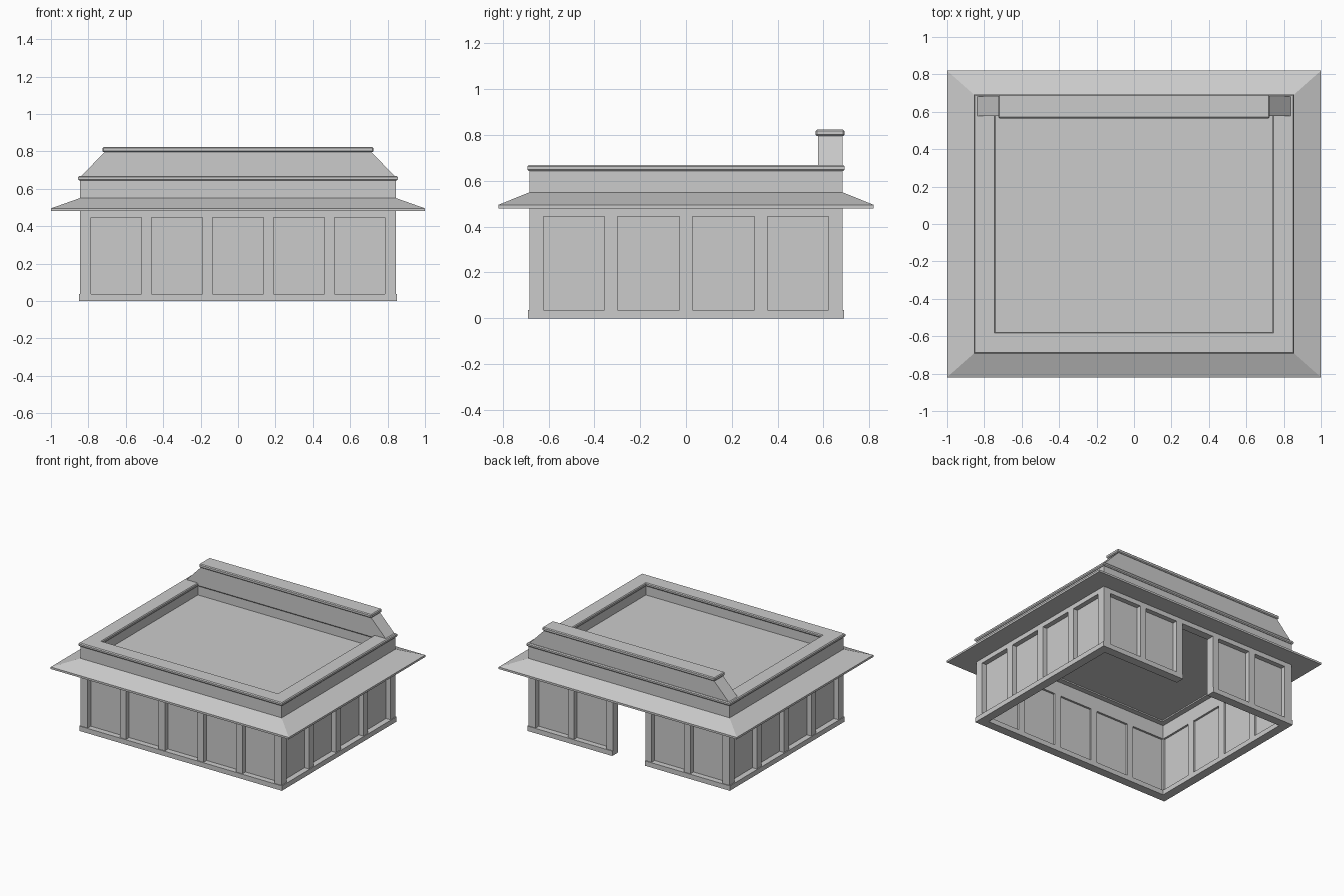
import bpy, bmesh

if "Cube" in bpy.data.objects:
    bpy.data.objects.remove(bpy.data.objects["Cube"])

HX, HY = 0.845, 0.683      # outer wall half extents
T = 0.06                   # lower wall thickness
BASE, HEAD = 0.037, 0.445  # window sill and head heights


def finish(name, bm):
    bmesh.ops.recalc_face_normals(bm, faces=bm.faces)
    me = bpy.data.meshes.new(name)
    bm.to_mesh(me)
    bm.free()
    ob = bpy.data.objects.new(name, me)
    bpy.context.collection.objects.link(ob)
    return ob


def ring(name, profile, fy=1.0):
    """Mitred rectangular ring; profile = (outward offset, z) points."""
    bm = bmesh.new()
    loops = [[bm.verts.new((sx * (HX + o), sy * (HY + o * fy), z)) for o, z in profile]
             for sx, sy in ((1, 1), (-1, 1), (-1, -1), (1, -1))]
    n = len(profile)
    for i in range(4):
        a, b = loops[i], loops[(i + 1) % 4]
        for j in range(n):
            k = (j + 1) % n
            bm.faces.new((a[j], a[k], b[k], b[j]))
    return finish(name, bm)


def boxes(name, items):
    """One object from (x0, x1, y0, y1, z0, z1) boxes."""
    bm = bmesh.new()
    for x0, x1, y0, y1, z0, z1 in items:
        vs = bmesh.ops.create_cube(bm, size=1)["verts"]
        for v in vs:
            v.co.x = x1 if v.co.x > 0 else x0
            v.co.y = y1 if v.co.y > 0 else y0
            v.co.z = z1 if v.co.z > 0 else z0
    return finish(name, bm)


def bevel(ob, width):
    m = ob.modifiers.new("bevel", "BEVEL")
    m.width = width
    m.segments = 1


# Upper wall: thin window lintel stepping in to a thicker parapet
ring("upper_wall", [(0, HEAD), (0, 0.648), (-0.1, 0.648), (-0.1, 0.55), (-T, 0.55), (-T, HEAD)])

# Sloping eave skirt
ring("eave", [(-0.01, 0.48), (0.155, 0.48), (0.155, 0.495), (0, 0.55), (-0.01, 0.55)], 0.88)

# Parapet coping
ring("coping", [(0.004, 0.643), (0.01, 0.65), (0.01, 0.662), (0.004, 0.669),
                (-0.1, 0.669), (-0.105, 0.662), (-0.105, 0.65), (-0.1, 0.643)])

# Flat roof deck
boxes("roof_deck", [(-0.75, 0.75, -0.59, 0.59, 0.56, 0.575)])

# Plinth, open at the back door
o = 0.006
DOOR = 0.137
ix, iy = HX - T, HY - T
boxes("front_plinth", [(-HX - o, HX + o, -HY - o, -iy, 0, BASE)])
boxes("side_plinths", [(s * ix if s > 0 else -HX - o, HX + o if s > 0 else -ix,
                        -iy, iy, 0, BASE) for s in (-1, 1)])
boxes("back_plinths", [(-HX - o, -DOOR, iy, HY + o, 0, BASE),
                       (DOOR, HX + o, iy, HY + o, 0, BASE)])

# Corner posts
boxes("corner_posts", [(min(sx * HX, sx * ix), max(sx * HX, sx * ix),
                        min(sy * HY, sy * iy), max(sy * HY, sy * iy), BASE, HEAD)
                       for sx in (-1, 1) for sy in (-1, 1)])

# Pilasters between the bays
px, py = 0.026, 0.029
boxes("long_wall_pilasters", [(x - px, x + px, min(s * HY, s * iy), max(s * HY, s * iy), BASE, HEAD)
                              for s in (-1, 1) for x in (-0.489, -0.163, 0.163, 0.489)])
boxes("side_wall_pilasters", [(min(s * HX, s * ix), max(s * HX, s * ix), y - py, y + py, BASE, HEAD)
                              for s in (-1, 1) for y in (-0.327, 0, 0.327)])

# Recessed panes; the middle back bay stays open as the door
d0, d1 = 0.037, 0.045
panes = [(-ix, ix, -HY + d0, -HY + d1, BASE, HEAD)]
panes += [(a, b, HY - d1, HY - d0, BASE, HEAD) for a, b in ((-ix, -0.163), (0.163, ix))]
panes += [(a, b, -iy, iy, BASE, HEAD) for a, b in ((-HX + d0, -HX + d1), (HX - d1, HX - d0))]
boxes("window_panes", panes)

# Raised back parapet with slanted ends
bm = bmesh.new()
prof = [(-0.845, 0.66), (0.845, 0.66), (0.71, 0.8), (-0.71, 0.8)]
f = bm.faces.new([bm.verts.new((x, 0.577, z)) for x, z in prof])
ext = bmesh.ops.extrude_face_region(bm, geom=[f])["geom"]
bmesh.ops.translate(bm, vec=(0, HY - 0.577, 0),
                    verts=[g for g in ext if isinstance(g, bmesh.types.BMVert)])
finish("raised_back_parapet", bm)

bevel(boxes("raised_parapet_cap", [(-0.725, 0.725, 0.565, 0.692, 0.796, 0.823)]), 0.006)
